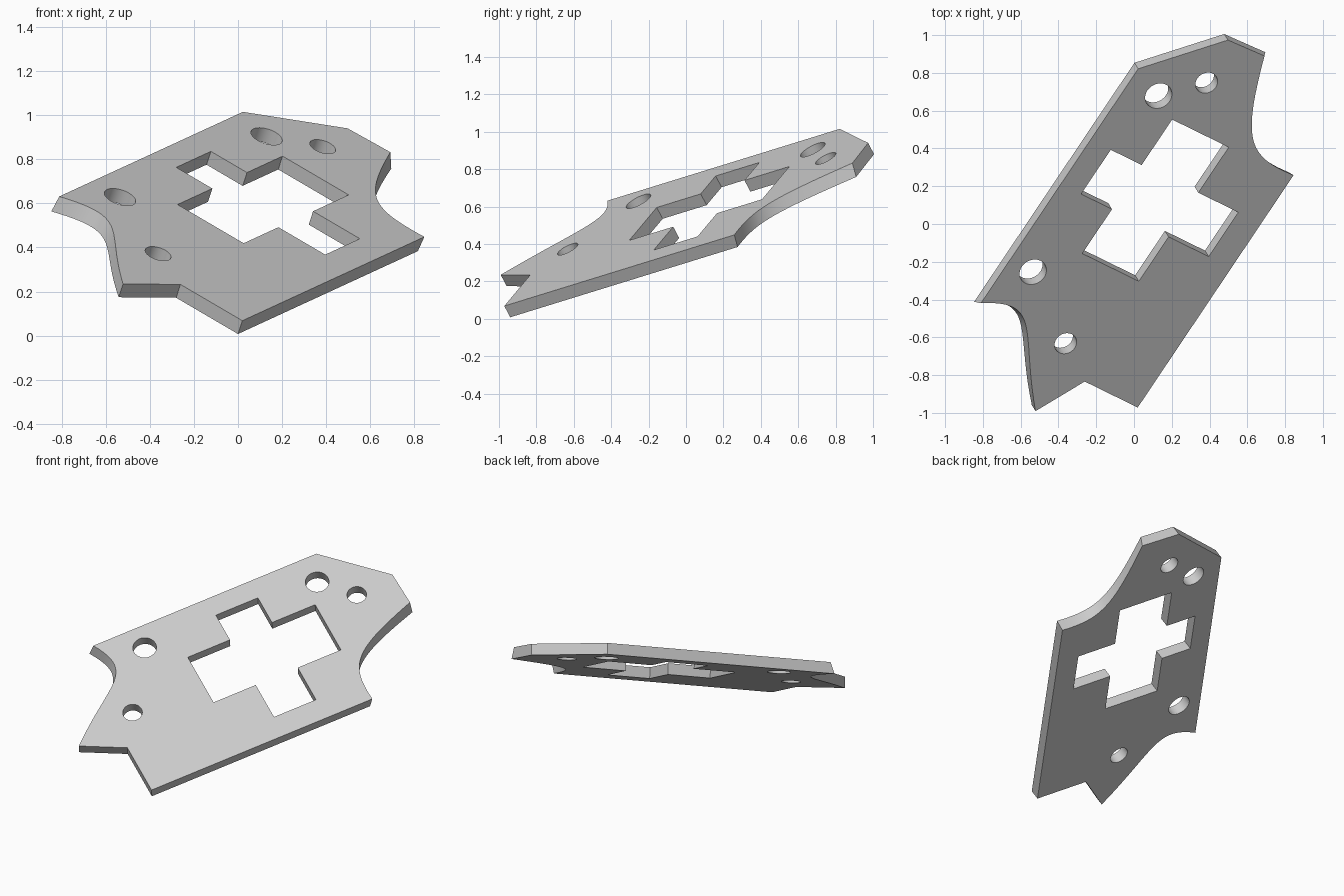
import bpy, bmesh
from mathutils import Matrix, Vector
from mathutils.geometry import interpolate_bezier

default = bpy.data.objects.get("Cube")
if default:
    bpy.data.objects.remove(default)

THICK = 0.071

# Plate axes: u along the length, v across, n out of the upper face
n = Vector((0.327, -0.5285, 1)).normalized()
u = Vector((0.54, 0.805, 0.2485))
u = (u - n * u.dot(n)).normalized()
v = n.cross(u)
frame = Matrix((u, v, n)).transposed().to_4x4()
frame.translation = (0, 0, 0.588)

grey = bpy.data.materials.new("light_grey")
grey.use_nodes = True
colour = (0.6, 0.6, 0.6, 1)
grey.diffuse_color = colour
grey.node_tree.nodes["Principled BSDF"].inputs["Base Color"].default_value = colour


def bow(*ctrl):
    pts = interpolate_bezier(*[Vector((x, y, 0)) for x, y in ctrl], 24)
    return [(p.x, p.y) for p in pts]


def prism(name, upper, lower, z_top, z_low):
    """Closed solid between two matching outlines."""
    bm = bmesh.new()
    a = [bm.verts.new((x, y, z_top)) for x, y in upper]
    b = [bm.verts.new((x, y, z_low)) for x, y in lower]
    bm.faces.new(a)
    bm.faces.new(b[::-1])
    for i in range(len(a)):
        j = (i + 1) % len(a)
        bm.faces.new((a[i], b[i], b[j], a[j]))
    bmesh.ops.recalc_face_normals(bm, faces=bm.faces)
    mesh = bpy.data.meshes.new(name)
    bm.to_mesh(mesh)
    bm.free()
    mesh.materials.append(grey)
    ob = bpy.data.objects.new(name, mesh)
    bpy.context.collection.objects.link(ob)
    ob.matrix_world = frame
    return ob


def outline(d):
    """Plate edge; d = 1 leans the two scooped sides for the lower face."""
    left = bow((-1.166, -0.136), (-0.80 - 0.02 * d, 0.21),
               (-0.60 - 0.02 * d, 0.20), (-0.764 - 0.03 * d, 0.501))
    right = bow((1.149, -0.089 - 0.03 * d), (0.68 - 0.015 * d, -0.26 - 0.02 * d),
                (0.61 - 0.015 * d, -0.34 - 0.02 * d), (0.629 - 0.018 * d, -0.636))
    return ([(-0.9, -0.636), (-0.9, -0.283)] + left
            + [(0.779, 0.501), (1.139, 0.148)] + right)


plate = prism("bracket_plate", outline(0), outline(1), 0, -THICK)

# Cross-shaped opening
u0, u1, u2, u3 = -0.272, 0.02, 0.311, 0.61
v0, v1, v2, v3 = -0.484, -0.217, 0.16, 0.366
cross = [(u0, v1), (u1, v1), (u1, v0), (u2, v0), (u2, v1), (u3, v1),
         (u3, v2), (u2, v2), (u2, v3), (u1, v3), (u1, v2), (u0, v2)]
cutters = [prism("cross_cutter", cross, cross, 0.2, -0.3)]

# Round bolt holes
for x, y, r in ((0.694, 0.308, 0.074), (0.875, 0.111, 0.061),
                (-0.483, 0.345, 0.074), (-0.758, -0.059, 0.061)):
    bpy.ops.mesh.primitive_cylinder_add(vertices=48, radius=r, depth=0.5)
    hole = bpy.context.object
    hole.name = "hole_cutter"
    hole.data.materials.append(grey)
    hole.matrix_world = frame @ Matrix.Translation((x, y, 0))
    cutters.append(hole)

for c in cutters:
    c.hide_render = True
    mod = plate.modifiers.new("cut", 'BOOLEAN')
    mod.operation = 'DIFFERENCE'
    mod.solver = 'EXACT'
    mod.object = c

# Bake the cuts and drop the cutters
bpy.context.view_layer.update()
dg = bpy.context.evaluated_depsgraph_get()
baked = bpy.data.meshes.new_from_object(plate.evaluated_get(dg))
plate.modifiers.clear()
plate.data = baked
for c in cutters:
    bpy.data.objects.remove(c)

bpy.ops.object.select_all(action='DESELECT')
plate.select_set(True)
bpy.context.view_layer.objects.active = plate
bpy.ops.object.shade_smooth_by_angle()
